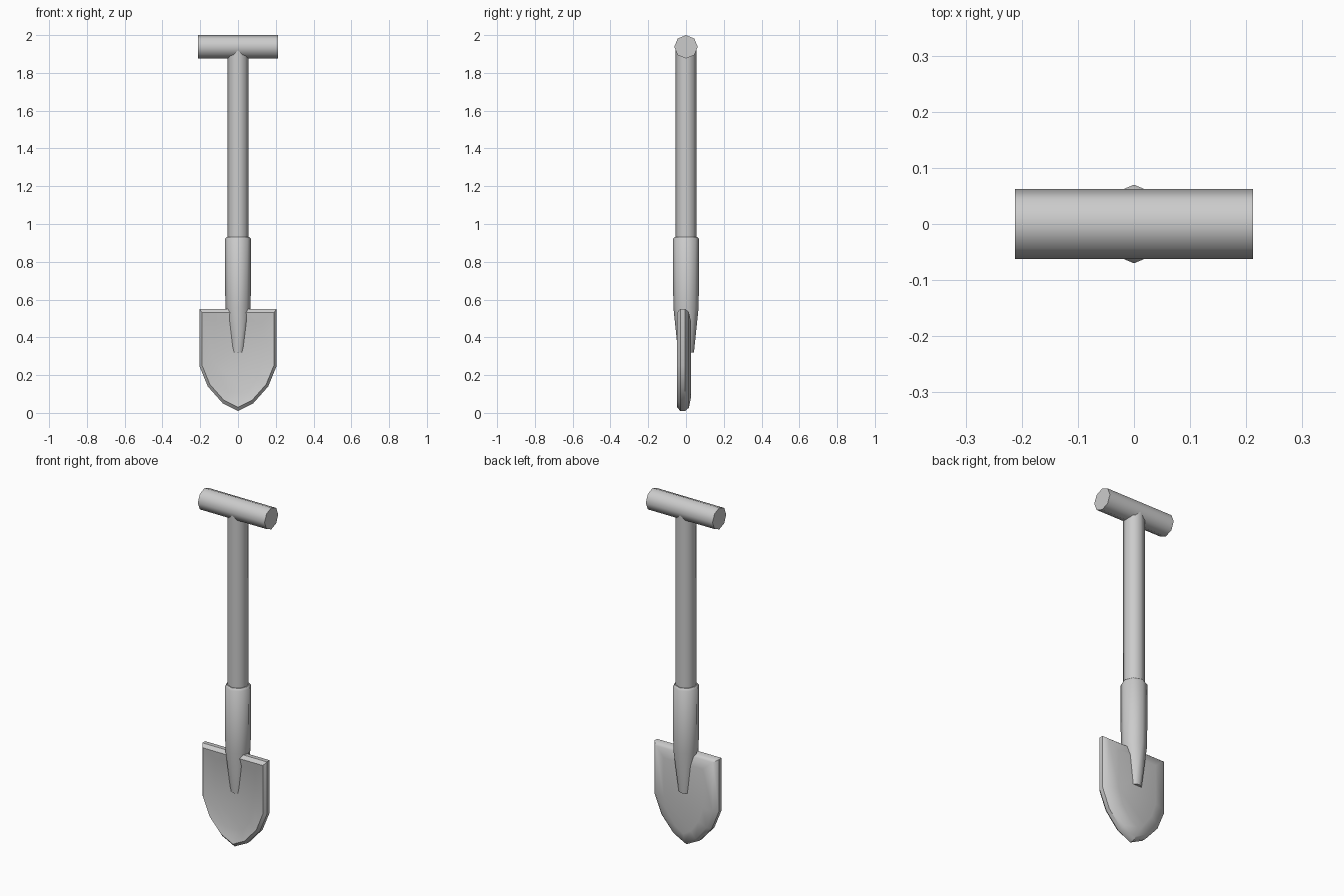
import bpy
import math

cube = bpy.data.objects.get("Cube")
if cube:
    bpy.data.objects.remove(cube, do_unlink=True)

grey = bpy.data.materials.new("plain_grey")
grey.use_nodes = True
colour = (0.6, 0.6, 0.6, 1)
grey.diffuse_color = colour
grey.node_tree.nodes["Principled BSDF"].inputs["Base Color"].default_value = colour


def loft(name, rings, angle):
    """Skin a list of equal closed rings and cap both ends."""
    n = len(rings[0])
    verts = [p for ring in rings for p in ring]
    faces = [list(range(n))[::-1], list(range(len(verts) - n, len(verts)))]
    for r in range(len(rings) - 1):
        for i in range(n):
            a, b = r * n + i, r * n + (i + 1) % n
            faces.append([a, b, b + n, a + n])
    mesh = bpy.data.meshes.new(name)
    mesh.from_pydata(verts, [], faces)
    mesh.materials.append(grey)
    obj = bpy.data.objects.new(name, mesh)
    bpy.context.collection.objects.link(obj)
    bpy.ops.object.select_all(action="DESELECT")
    obj.select_set(True)
    bpy.context.view_layer.objects.active = obj
    bpy.ops.object.shade_smooth_by_angle(angle=math.radians(angle))
    return obj


def octagon(z, rx, ry):
    turns = [i * math.pi / 4 for i in range(8)]
    return [(rx * math.cos(t), ry * math.sin(t), z) for t in turns]


# Cross grip and shaft
grip = loft("grip", [octagon(z, 0.062, 0.062) for z in (-0.212, 0.212)], 50)
grip.rotation_euler.y = math.pi / 2
grip.location.z = 1.938
loft("shaft", [octagon(z, 0.055, 0.055) for z in (0.9, 1.93)], 50)

# Socket tapering onto the blade
loft("socket", [octagon(0.32, 0.036, 0.042), octagon(0.56, 0.067, 0.067),
                octagon(0.92, 0.07, 0.07), octagon(0.932, 0.06, 0.06)], 50)

# Blade: pointed outline, dished front, rounded back
half = [(0.205, 0.55), (0.205, 0.25), (0.16, 0.14), (0.08, 0.05)]
outline = half + [(0, 0.01)] + [(-x, z) for x, z in reversed(half)]


def blade_ring(y, sx, sz):
    return [(x * sx, y, 0.29 + (z - 0.29) * sz) for x, z in outline]


loft("blade", [blade_ring(-0.032, 0.6, 0.75), blade_ring(-0.047, 0.93, 0.93),
               blade_ring(-0.03, 1, 1), blade_ring(-0.005, 1, 1),
               blade_ring(0.015, 0.88, 0.94), blade_ring(0.026, 0.6, 0.75)], 40)
